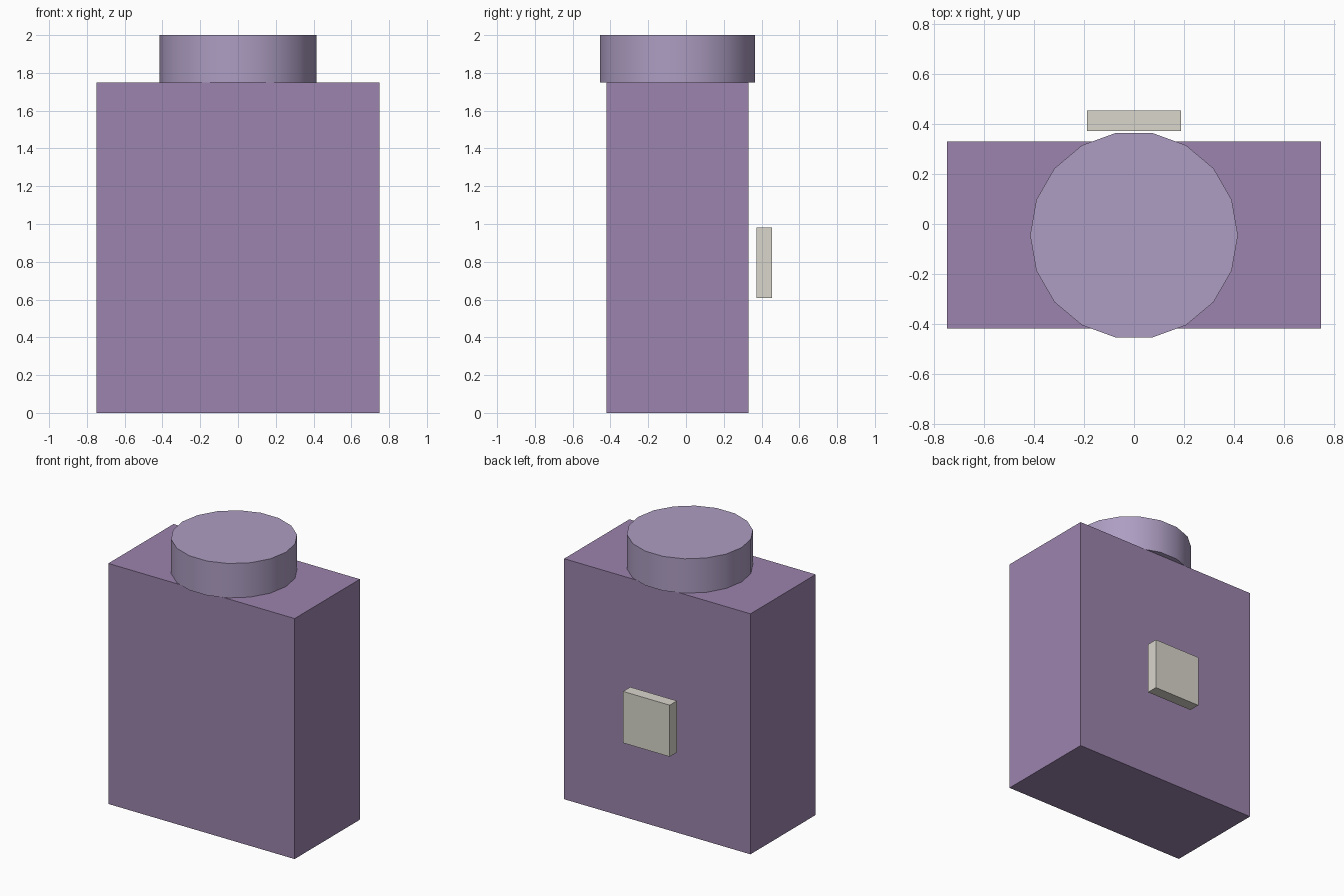
import bpy
import math

if "Cube" in bpy.data.objects:
    bpy.data.objects.remove(bpy.data.objects["Cube"])

CY = -0.045  # shared centre of body and cap


def material(name, colour):
    m = bpy.data.materials.new(name)
    m.diffuse_color = (*colour, 1.0)
    m.use_nodes = True
    m.node_tree.nodes["Principled BSDF"].inputs["Base Color"].default_value = m.diffuse_color
    return m


def box(name, size, centre, mat):
    bpy.ops.mesh.primitive_cube_add(size=1, location=centre)
    ob = bpy.context.object
    ob.name = name
    ob.scale = size
    bpy.ops.object.transform_apply(location=False, rotation=False, scale=True)
    ob.data.materials.append(mat)
    return ob


purple = material("purple", (0.33, 0.23, 0.42))
light_purple = material("light_purple", (0.42, 0.34, 0.54))
off_white = material("off_white", (0.69, 0.67, 0.60))

# Main block
box("body", (1.5, 0.75, 1.75), (0, CY, 0.875), purple)

# Round cap on top, 18 sides with a corner pointing along x
bpy.ops.mesh.primitive_cylinder_add(vertices=18, radius=0.4167, depth=0.25,
                                    location=(0, CY, 1.875),
                                    rotation=(0, 0, math.radians(90)))
cap = bpy.context.object
cap.name = "cap"
bpy.ops.object.transform_apply(location=False, rotation=True, scale=False)
cap.data.materials.append(light_purple)
bpy.ops.object.shade_smooth_by_angle(angle=math.radians(35))

# Square plate floating just behind the back face
box("back_plate", (0.375, 0.083, 0.375), (0, 0.4135, 0.795), off_white)
